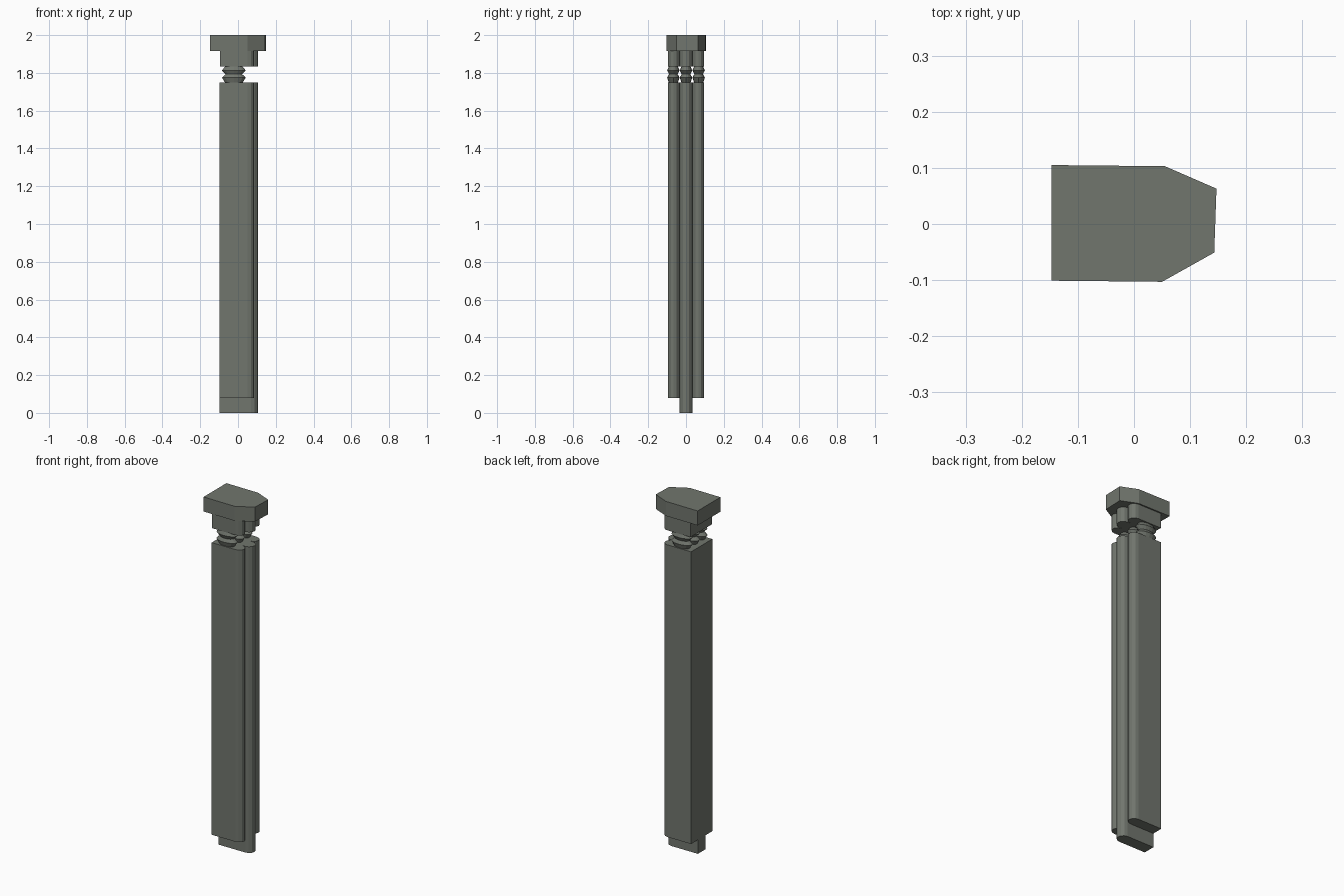
import bpy, bmesh, math

if "Cube" in bpy.data.objects:
    bpy.data.objects.remove(bpy.data.objects["Cube"])

stone = bpy.data.materials.new("grey_stone")
stone.diffuse_color = (0.165, 0.18, 0.155, 1)
stone.use_nodes = True
stone.node_tree.nodes["Principled BSDF"].inputs["Base Color"].default_value = stone.diffuse_color


def finish(name, bm):
    bmesh.ops.recalc_face_normals(bm, faces=bm.faces)
    me = bpy.data.meshes.new(name)
    bm.to_mesh(me)
    bm.free()
    me.materials.append(stone)
    ob = bpy.data.objects.new(name, me)
    bpy.context.collection.objects.link(ob)
    return ob


def loft(name, rings):
    """Join equal-length rings of points from bottom to top and cap the ends."""
    bm = bmesh.new()
    rows = [[bm.verts.new(p) for p in r] for r in rings]
    n = len(rows[0])
    for a, b in zip(rows, rows[1:]):
        for i in range(n):
            j = (i + 1) % n
            bm.faces.new((a[i], a[j], b[j], b[i]))
    bm.faces.new(rows[0][::-1])
    bm.faces.new(rows[-1])
    return finish(name, bm)


def prism(name, outline, z0, z1):
    return loft(name, [[(x, y, z) for x, y in outline] for z in (z0, z1)])


def slab_outline(yc, half, x0, x1):
    """Long slab, square at the left and rounded at the right."""
    pts = [(x0, yc + half), (x0, yc - half)]
    for i in range(7):
        a = math.radians(-90 + 30 * i)
        pts.append((x1 - 0.035 + 0.035 * math.cos(a), yc + half * math.sin(a)))
    return pts


def ellipse(yc, rx, ry, z, n=16):
    return [(-0.022 + rx * math.cos(2 * math.pi * i / n),
             yc + ry * math.sin(2 * math.pi * i / n), z) for i in range(n)]


# Three slabs side by side; the middle one reaches further down and right
for label, yc, half, x1, z0 in (("front", -0.065, 0.031, 0.085, 0.08),
                                ("middle", 0.0, 0.034, 0.105, 0.0),
                                ("back", 0.065, 0.031, 0.085, 0.08)):
    outline = slab_outline(yc, half, -0.099, x1)
    prism(label + "_shaft", outline, z0, 1.75)
    prism(label + "_neck_block", slab_outline(yc, half, -0.096, x1), 1.833, 1.925)
    # Two sharp oval rings between shaft and neck block
    profile = [(1.745, 0.70), (1.775, 1.0), (1.793, 0.70), (1.813, 1.0), (1.836, 0.70)]
    loft(label + "_ring_joint",
         [ellipse(yc * 1.03, 0.063 * s, 0.033 * s, z) for z, s in profile])

# Cap stone with chamfered right corners
prism("cap", [(-0.147, -0.101), (0.05, -0.103), (0.143, -0.051),
              (0.147, 0.063), (0.055, 0.103), (-0.147, 0.105)], 1.917, 2.0)
